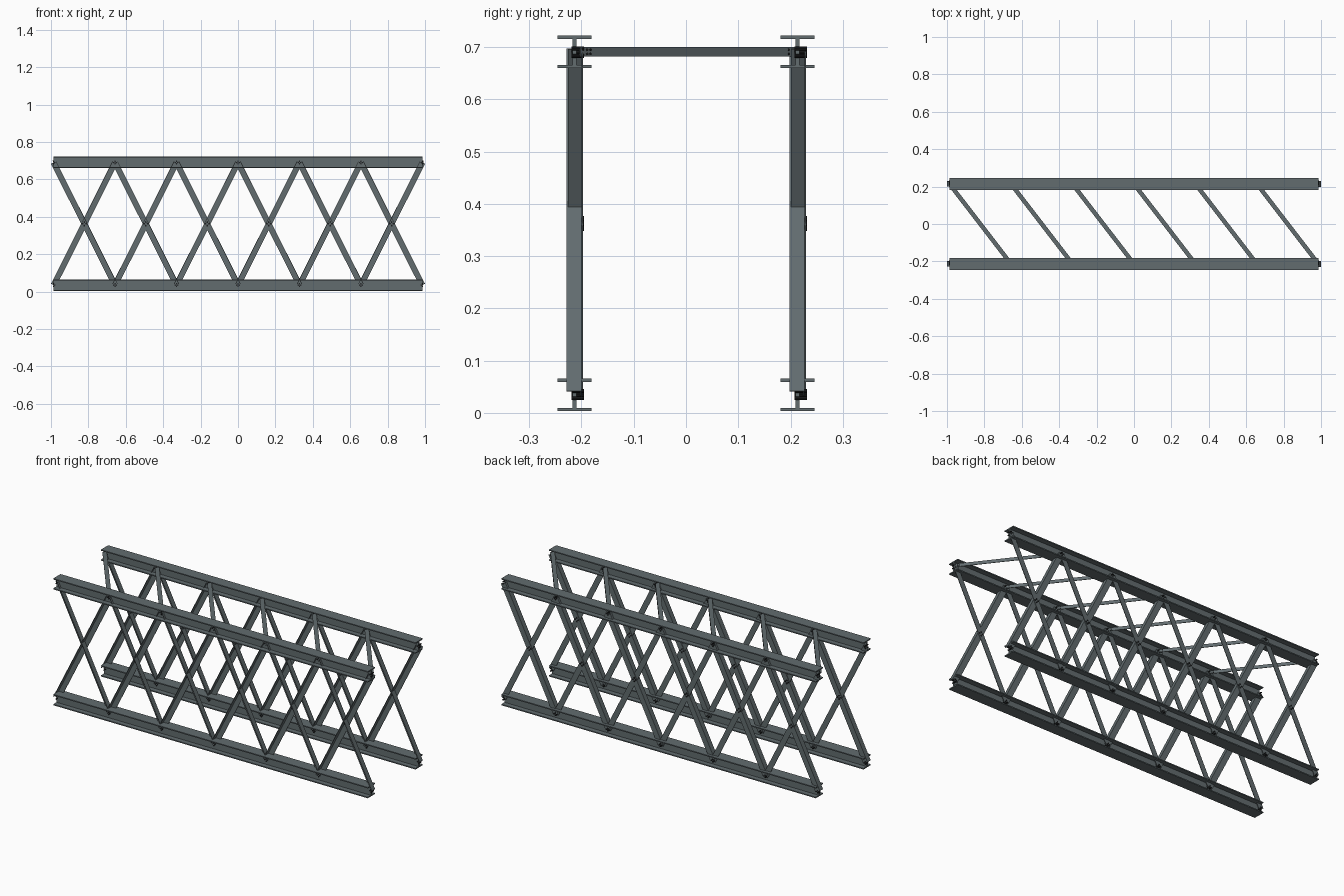
import bpy, bmesh, math
from mathutils import Vector

if "Cube" in bpy.data.objects:
    bpy.data.objects.remove(bpy.data.objects["Cube"])


def colour(name, rgb):
    m = bpy.data.materials.new(name)
    m.diffuse_color = (*rgb, 1)
    m.use_nodes = True
    m.node_tree.nodes["Principled BSDF"].inputs["Base Color"].default_value = m.diffuse_color
    return m


steel = colour("dark grey steel", (0.122, 0.15, 0.158))
black = colour("black bolts", (0.012, 0.013, 0.014))

N, L = 6, 0.986            # panels, half length
STEP = 2 * L / N
YC = 0.2135                # truss planes
Z0, Z1 = 0.035, 0.69       # brace end heights


def sweep(name, p0, p1, u, v, profile, mat=steel):
    """Extrude a closed (u, v) profile from p0 to p1."""
    p0, p1, u, v = map(Vector, (p0, p1, u, v))
    bm = bmesh.new()
    a = [bm.verts.new(p0 + u * i + v * j) for i, j in profile]
    b = [bm.verts.new(p1 + u * i + v * j) for i, j in profile]
    n = len(a)
    bm.faces.new(a)
    bm.faces.new(b[::-1])
    for i in range(n):
        k = (i + 1) % n
        bm.faces.new((a[i], b[i], b[k], a[k]))
    bmesh.ops.recalc_face_normals(bm, faces=bm.faces)
    me = bpy.data.meshes.new(name)
    bm.to_mesh(me)
    bm.free()
    me.materials.append(mat)
    ob = bpy.data.objects.new(name, me)
    bpy.context.collection.objects.link(ob)
    return ob


def i_profile(w, h, tf, tw):
    return [(-w, -h), (w, -h), (w, -h + tf), (tw, -h + tf), (tw, h - tf), (w, h - tf),
            (w, h), (-w, h), (-w, h - tf), (-tw, h - tf), (-tw, -h + tf), (-w, -h + tf)]


def disc(r, n=10):
    return [(r * math.cos(2 * math.pi * i / n), r * math.sin(2 * math.pi * i / n)) for i in range(n)]


def bolts(name, x, z, y0, y1, s=0.0095, r=0.005):
    # four through bolts in a diamond
    for dx, dz in ((s, 0), (-s, 0), (0, s), (0, -s)):
        if abs(x + dx) < L + 0.005:
            sweep(name, (x + dx, y0, z + dz), (x + dx, y1, z + dz), (1, 0, 0), (0, 0, 1), disc(r), black)


beam = i_profile(0.0325, 0.031, 0.006, 0.004)
T, H = 0.003, 0.0155       # angle thickness, half width
angle = [(-H, 0.0135), (H, 0.0135), (H, -0.0155), (H - T, -0.0155), (H - T, 0.0135 - T), (-H, 0.0135 - T)]

for side, yc in (("front", -YC), ("back", YC)):
    # chords
    for lvl, z in (("bottom", 0.0345), ("top", 0.691)):
        sweep(f"{side}_{lvl}_chord", (-L, yc, z), (L, yc, z), (0, 1, 0), (0, 0, 1), beam)
    # crossed angle braces, the rising one laid just behind the falling one
    for i in range(N):
        xa, xb = -L + i * STEP, -L + (i + 1) * STEP
        d = Vector((xb - xa, 0, Z1 - Z0)).normalized()
        sweep(f"{side}_rising_brace", (xa, yc + T, Z0), (xb, yc + T, Z1), (-d.z, 0, d.x), (0, 1, 0), angle)
        sweep(f"{side}_falling_brace", (xa, yc, Z1), (xb, yc, Z0), (d.z, 0, d.x), (0, 1, 0), angle)
        bolts(f"{side}_crossing_bolt", (xa + xb) / 2, (Z0 + Z1) / 2, yc + 0.0085, yc + 0.018)
    # bolts at the nodes
    for i in range(N + 1):
        for z in (Z0, Z1):
            bolts(f"{side}_node_bolt", -L + i * STEP, z, yc - 0.006, yc + 0.018, 0.007, 0.004)

# diagonal struts joining the two top chords
w = 0.0115
strut = [(-w, 0.009), (w, 0.009), (w, -0.009), (w - T, -0.009), (w - T, 0.009 - T), (-w, 0.009 - T)]
for i in range(N):
    p0 = Vector((-L + i * STEP, YC, Z1 + 0.001))
    p1 = Vector((-L + (i + 1) * STEP, -YC, Z1 + 0.001))
    d = (p1 - p0).normalized()
    side = Vector((-d.y, d.x, 0))
    up = Vector((0, 0, 1))
    sweep("top_strut", p0 + d * 0.006, p1 - d * 0.006, side, up, strut)
    # bolts near the strut ends
    for end, s in ((p0, 1), (p1, -1)):
        for k in (0.022, 0.030):
            for h in (-0.004, 0.004):
                c = end + d * s * k + up * h
                sweep("strut_bolt", c + side * (w - T - 0.001), c + side * (w + 0.001), d, up, disc(0.0025), black)
